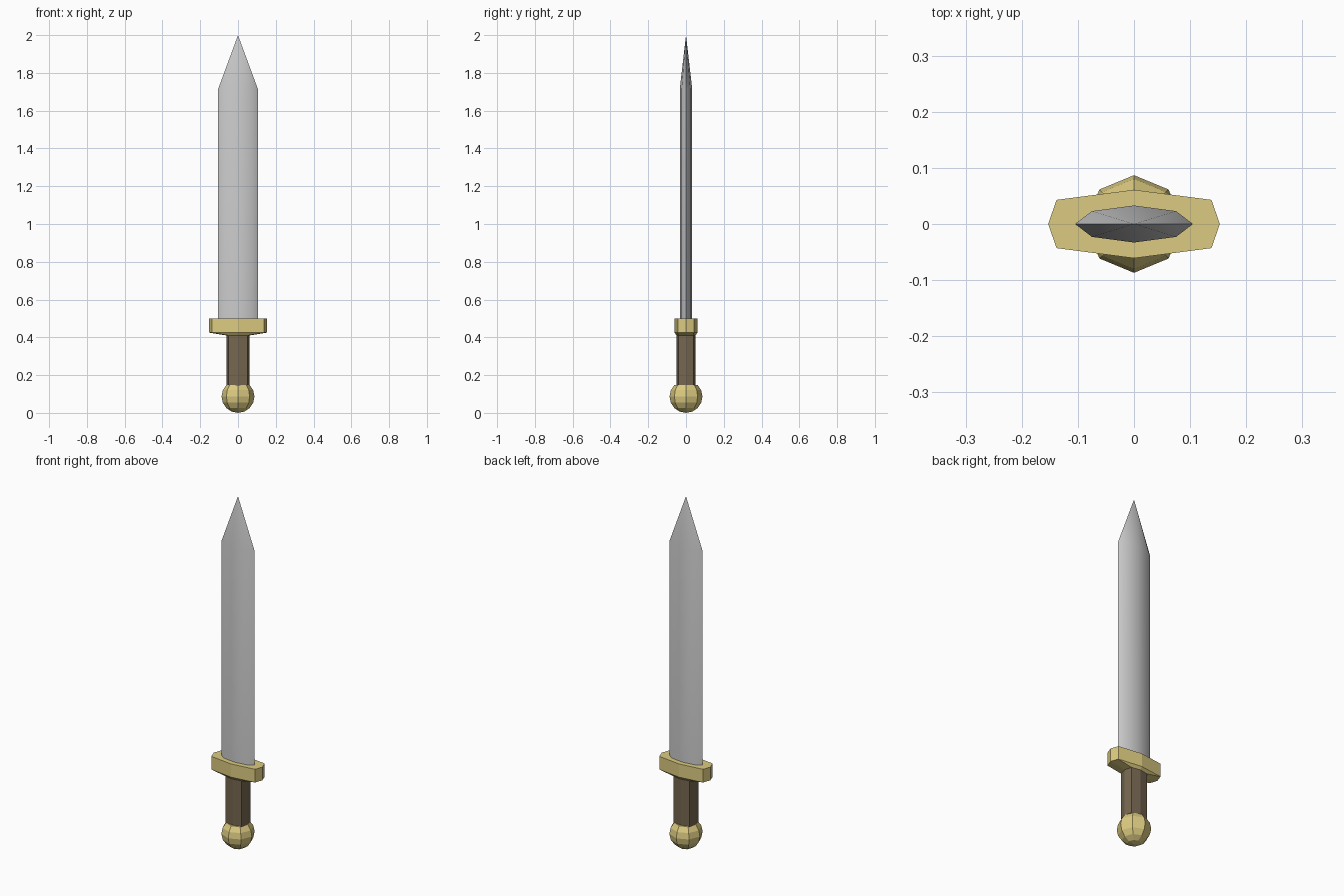
import bpy
import bmesh
import math

if "Cube" in bpy.data.objects:
    bpy.data.objects.remove(bpy.data.objects["Cube"])


def material(name, rgb):
    mat = bpy.data.materials.new(name)
    mat.diffuse_color = (*rgb, 1)
    mat.use_nodes = True
    mat.node_tree.nodes["Principled BSDF"].inputs["Base Color"].default_value = mat.diffuse_color
    return mat


def octagon(x, y, sx, sy):
    """Flattened octagon: corners on both axes plus four shoulders."""
    return [(x, 0), (sx, sy), (0, y), (-sx, sy),
            (-x, 0), (-sx, -sy), (0, -y), (sx, -sy)]


def circle(r):
    return octagon(r, r, r * math.sqrt(0.5), r * math.sqrt(0.5))


def loft(name, sections, apex=None, bottom=None, mat=None):
    """Skin (z, outline) sections, closing each end with a cap or a point."""
    bm = bmesh.new()
    rings = [[bm.verts.new((x, y, z)) for x, y in pts] for z, pts in sections]
    n = len(rings[0])
    for low, high in zip(rings, rings[1:]):
        for i in range(n):
            j = (i + 1) % n
            bm.faces.new((low[i], low[j], high[j], high[i]))
    for ring, z in ((rings[0], bottom), (rings[-1], apex)):
        if z is None:
            bm.faces.new(ring)
        else:
            tip = bm.verts.new((0, 0, z))
            for i in range(n):
                bm.faces.new((ring[i], ring[(i + 1) % n], tip))
    bmesh.ops.recalc_face_normals(bm, faces=bm.faces)
    mesh = bpy.data.meshes.new(name)
    bm.to_mesh(mesh)
    bm.free()
    obj = bpy.data.objects.new(name, mesh)
    bpy.context.collection.objects.link(obj)
    if mat:
        mesh.materials.append(mat)
    return obj


gold = material("gold", (0.72, 0.60, 0.22))
leather = material("leather", (0.18, 0.135, 0.08))

# Pommel: eight-sided ball, cut flat where the grip starts
R = 0.087
angles = [math.radians(a) for a in (-67.5, -45, -22.5, 0, 22.5, 45)]
loft("pommel", [(R + R * math.sin(a), circle(R * math.cos(a))) for a in angles],
     bottom=0.0, mat=gold)

# Grip
grip = octagon(0.061, 0.05, 0.051, 0.041)
loft("grip", [(0.147, grip), (0.412, grip)], mat=leather)

# Guard: tapers slightly on its underside towards the grip
guard = octagon(0.153, 0.061, 0.138, 0.043)
loft("guard", [(0.41, grip), (0.425, guard), (0.5, guard)], mat=gold)

# Blade with pointed tip, softly shaded across the flats
section = octagon(0.105, 0.033, 0.075, 0.023)
blade = loft("blade", [(0.499, section), (1.715, section)], apex=2.0)
bpy.ops.object.select_all(action='DESELECT')
blade.select_set(True)
bpy.context.view_layer.objects.active = blade
bpy.ops.object.shade_smooth_by_angle(angle=math.radians(35))
